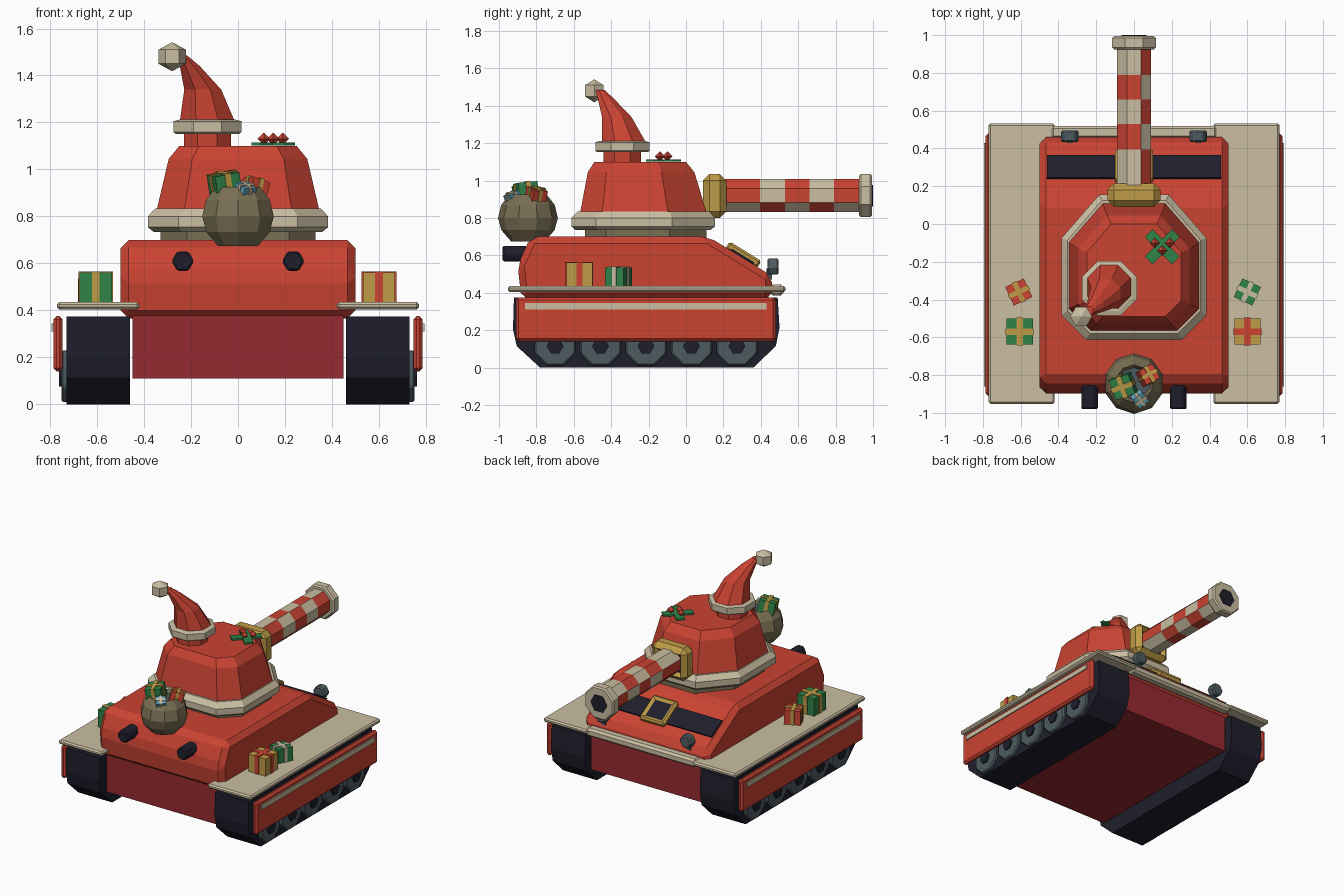
import bpy, bmesh
from math import cos, sin, pi, radians, atan2
from mathutils import Matrix, Vector

if "Cube" in bpy.data.objects:
    bpy.data.objects.remove(bpy.data.objects["Cube"])


def material(name, srgb):
    m = bpy.data.materials.new(name)
    m.use_nodes = True
    col = [c ** 2.2 for c in srgb] + [1]
    m.diffuse_color = col
    m.node_tree.nodes["Principled BSDF"].inputs["Base Color"].default_value = col
    return m


RED = material("red paint", (.79, .27, .21))
MAROON = material("dark red", (.58, .18, .2))
CREAM = material("cream", (.79, .74, .63))
NAVY = material("dark navy", (.14, .14, .19))
GREY = material("steel grey", (.31, .36, .38))
GOLD = material("gold", (.74, .6, .28))
GREEN = material("green", (.2, .51, .29))
SACK = material("sack brown", (.47, .43, .33))
BLUE = material("light blue", (.38, .65, .73))


def finish(name, bm, mats, bevel=0, rule=None):
    """Turn a bmesh into an object; rule picks a material index per face."""
    bmesh.ops.recalc_face_normals(bm, faces=bm.faces)
    if rule:
        for f in bm.faces:
            f.material_index = rule(f.calc_center_median(), f.normal)
    me = bpy.data.meshes.new(name)
    bm.to_mesh(me)
    bm.free()
    for m in mats:
        me.materials.append(m)
    ob = bpy.data.objects.new(name, me)
    bpy.context.scene.collection.objects.link(ob)
    if bevel:
        mod = ob.modifiers.new("bevel", 'BEVEL')
        mod.width, mod.segments = bevel, 1
        mod.limit_method, mod.angle_limit = 'ANGLE', radians(25)
    return ob


def box(name, c, size, mat, bevel=0, world=Matrix()):
    bm = bmesh.new()
    bmesh.ops.create_cube(bm, size=1, matrix=Matrix.Translation(c) @ Matrix.Diagonal((*size, 1)))
    ob = finish(name, bm, [mat], bevel)
    ob.matrix_world = world
    return ob


def loft(name, rings, mats, bevel=0, rule=None):
    """Skin equal-length loops and cap both ends."""
    bm = bmesh.new()
    loops = [[bm.verts.new(p) for p in r] for r in rings]
    n = len(loops[0])
    for a, b in zip(loops, loops[1:]):
        for i in range(n):
            j = (i + 1) % n
            bm.faces.new((a[i], a[j], b[j], b[i]))
    bm.faces.new(loops[0])
    bm.faces.new(loops[-1])
    return finish(name, bm, mats, bevel, rule)


def ring(c, r, n, axis='z', phase=0):
    pts = []
    for i in range(n):
        a = 2 * pi * i / n + phase
        u, v = r * cos(a), r * sin(a)
        off = {'z': (u, v, 0), 'y': (u, 0, v), 'x': (0, u, v)}[axis]
        pts.append(Vector(c) + Vector(off))
    return pts


def rod(name, a, b, r, n, axis, mat, phase=0, bevel=0):
    return loft(name, [ring(a, r, n, axis, phase), ring(b, r, n, axis, phase)], [mat], bevel)


def prism(name, profile, x0, x1, mat, bevel=0):
    return loft(name, [[(x, y, z) for y, z in profile] for x in (x0, x1)], [mat], bevel)


def frame(name, size, rim, depth, corner, world):
    """Bevelled block with a dark recess in its top face."""
    bm = bmesh.new()
    bmesh.ops.create_cube(bm, size=1, matrix=Matrix.Diagonal((*size, 1)))
    bmesh.ops.bevel(bm, geom=bm.edges[:], offset=corner, segments=1, affect='EDGES')
    bm.faces.ensure_lookup_table()
    top = max(bm.faces, key=lambda f: f.calc_center_median().z)
    bmesh.ops.inset_region(bm, faces=[top], thickness=rim)
    bmesh.ops.translate(bm, verts=top.verts[:], vec=(0, 0, -depth))
    top.material_index = 1
    finish(name, bm, [GOLD, NAVY]).matrix_world = world


def gift(name, c, s, h, mat, ribbon, rot=(0, 0, 0)):
    w = Matrix.Translation(c)
    for a, k in zip(rot, 'XYZ'):
        w = w @ Matrix.Rotation(radians(a), 4, k)
    box(name + "_box", (0, 0, h / 2), (s, s, h), mat, 0, w)
    t = .24 * s
    box(name + "_ribbon_a", (0, 0, h / 2), (t, s + .01, h + .01), ribbon, 0, w)
    box(name + "_ribbon_b", (0, 0, h / 2), (s + .01, t, h + .01), ribbon, 0, w)


EIGHTH = pi / 8

# Hull
prism("upper_hull", [(-.88, .365), (-.9, .55), (-.83, .7), (.12, .7), (.46, .49), (.46, .365)],
      -.5, .5, RED, .035)
box("lower_hull", (0, -.21, .25), (.9, 1.3, .28), MAROON)
box("front_bar", (0, .485, .415), (.88, .07, .06), CREAM, .015)

# Running gear, mirrored
track = [(-.92, .38), (-.925, .21), (-.905, .12), (-.78, .005), (.36, .005), (.48, .12), (.5, .22), (.49, .38)]
for side, s in (("left", 1), ("right", -1)):
    prism(side + "_track", [(y, max(0, z - .005)) for y, z in track], s * .46, s * .73, NAVY)
    box(side + "_fender", (s * .595, -.21, .42), (.35, 1.485, .032), CREAM, .01)
    box(side + "_skirt", (s * .766, -.215, .258), (.04, 1.39, .235), RED, .014)
    box(side + "_skirt_stripe", (s * .788, -.215, .328), (.012, 1.29, .034), CREAM)
    for i in range(5):
        y = -.7 + .243 * i
        rod(f"{side}_wheel_{i}", (s * .7, y, .12), (s * .752, y, .12), .118, 8, 'x', GREY, EIGHTH, .008)
        rod(f"{side}_hub_{i}", (s * .74, y, .115), (s * .762, y, .115), .045, 6, 'x', NAVY)
    rod(side + "_exhaust", (s * .235, -.98, .61), (s * .235, -.85, .61), .048, 6, 'y', NAVY, 0, .008)
    rod(side + "_headlight", (s * .34, .435, .54), (s * .34, .495, .54), .05, 6, 'y', GREY, 0, .008)
    box(side + "_headlight_stand", (s * .34, .445, .5), (.03, .03, .06), GREY)

# Belt and buckle on the sloped front plate
slope = Matrix.Translation((0, .3, .592)) @ Matrix.Rotation(radians(-31.5), 4, 'X')
box("belt", (0, 0, 0), (.92, .14, .018), NAVY, 0, slope)
frame("belt_buckle", (.2, .2, .045), .03, .012, .012, slope @ Matrix.Translation((0, 0, .013)))


# Turret: eight-cornered outline with wide front chamfers
def outline(w, y0, y1, z):
    f, r = w * .52, w * .34
    half = [(w - r, y0), (w, y0 + r), (w, y1 - f * 1.15), (w - f, y1)]
    return [(x, y, z) for x, y in half] + [(-x, y, z) for x, y in reversed(half)]


loft("turret_ring", [outline(.33, -.54, .11, .68), outline(.33, -.54, .11, .76)], [SACK])
loft("turret_trim", [outline(.36, -.59, .13, .735), outline(.384, -.613, .155, .755),
                     outline(.384, -.613, .155, .8), outline(.352, -.58, .125, .835)], [CREAM])
loft("turret", [outline(.357, -.575, .125, .78), outline(.295, -.525, .045, 1.045),
                outline(.25, -.49, 0, 1.1)], [RED])

# Gun: buckle mantlet, candy-striped barrel, muzzle
frame("mantlet", (.28, .235, .125), .028, .03, .035,
      Matrix.Translation((0, .153, .918)) @ Matrix.Rotation(radians(-90), 4, 'X'))
GUN_Z = .92
cuts = [.1, .395, .53, .66, .79, .93]


def candy(c, n):
    segment = sum(c.y > y for y in cuts[1:])
    side = round(atan2(c.z - GUN_Z, c.x) / (pi / 4)) % 8
    return (segment + side // 2) % 2


loft("barrel", [ring((0, y, GUN_Z), .096, 8, 'y', EIGHTH) for y in cuts], [RED, CREAM], 0, candy)
loft("muzzle", [ring((0, y, GUN_Z), r, 8, 'y', EIGHTH)
                for y, r in ((.925, .115), (.935, .125), (.985, .125), (.995, .115))], [CREAM])
rod("muzzle_bore", (0, .992, GUN_Z), (0, 1, GUN_Z), .066, 6, 'y', NAVY)

# Drooping hat
hat = [(-.13, -.34, 1.09, .108), (-.13, -.34, 1.18, .108), (-.13, -.33, 1.2, .128),
       (-.15, -.37, 1.34, .085), (-.205, -.43, 1.44, .046), (-.24, -.46, 1.485, .026)]
loft("hat", [ring(h[:3], h[3], 8, 'z', EIGHTH) for h in hat], [RED])
loft("hat_brim", [ring((-.13, -.34, z), r, 8, 'z', EIGHTH)
                  for z, r in ((1.152, .148), (1.16, .157), (1.205, .157), (1.212, .13))], [CREAM])
loft("hat_pompom", [ring((-.28, -.49, 1.48 + dz), r, 6)
                    for dz, r in ((-.06, .003), (-.03, .058), (.03, .058), (.06, .003))], [CREAM])

# Holly on the turret roof
for i in range(4):
    w = Matrix.Translation((.15, -.12, 1.108)) @ Matrix.Rotation(pi / 4 + i * pi / 2, 4, 'Z')
    box(f"holly_leaf_{i}", (.052, 0, 0), (.1, .058, .012), GREEN, 0, w)
for i, (x, y) in enumerate(((.11, -.1), (.15, -.14), (.19, -.1))):
    loft(f"holly_berry_{i}", [ring((x, y, 1.13 + dz), r, 4)
                              for dz, r in ((-.026, .001), (0, .027), (.026, .001))], [RED])

# Sack of presents at the rear
loft("sack", [ring((0, -.845, z), r, 10, 'z', pi / 10) for z, r in
              ((.675, .09), (.735, .142), (.8, .16), (.87, .143), (.925, .1), (.9, .085))],
     [SACK, GREY], 0, lambda c, n: int(abs(n.z) > .99 and c.z > .85))
gift("sack_gift_green", (-.05, -.85, .885), .11, .1, GREEN, GOLD, (8, -8, 20))
gift("sack_gift_red", (.06, -.81, .87), .085, .09, RED, GOLD, (-10, 14, 30))
gift("sack_gift_blue", (.02, -.91, .87), .065, .07, BLUE, CREAM, (22, 14, 35))

# Presents on the fenders
TOP = .436
gift("left_large_gift", (.6, -.57, TOP), .138, .125, GOLD, RED)
gift("left_small_gift", (.6, -.36, TOP), .108, .1, GREEN, CREAM, (0, 0, -25))
gift("right_large_gift", (-.605, -.57, TOP), .138, .125, GREEN, GOLD)
gift("right_small_gift", (-.61, -.36, TOP), .108, .1, RED, GOLD, (0, 0, 25))
